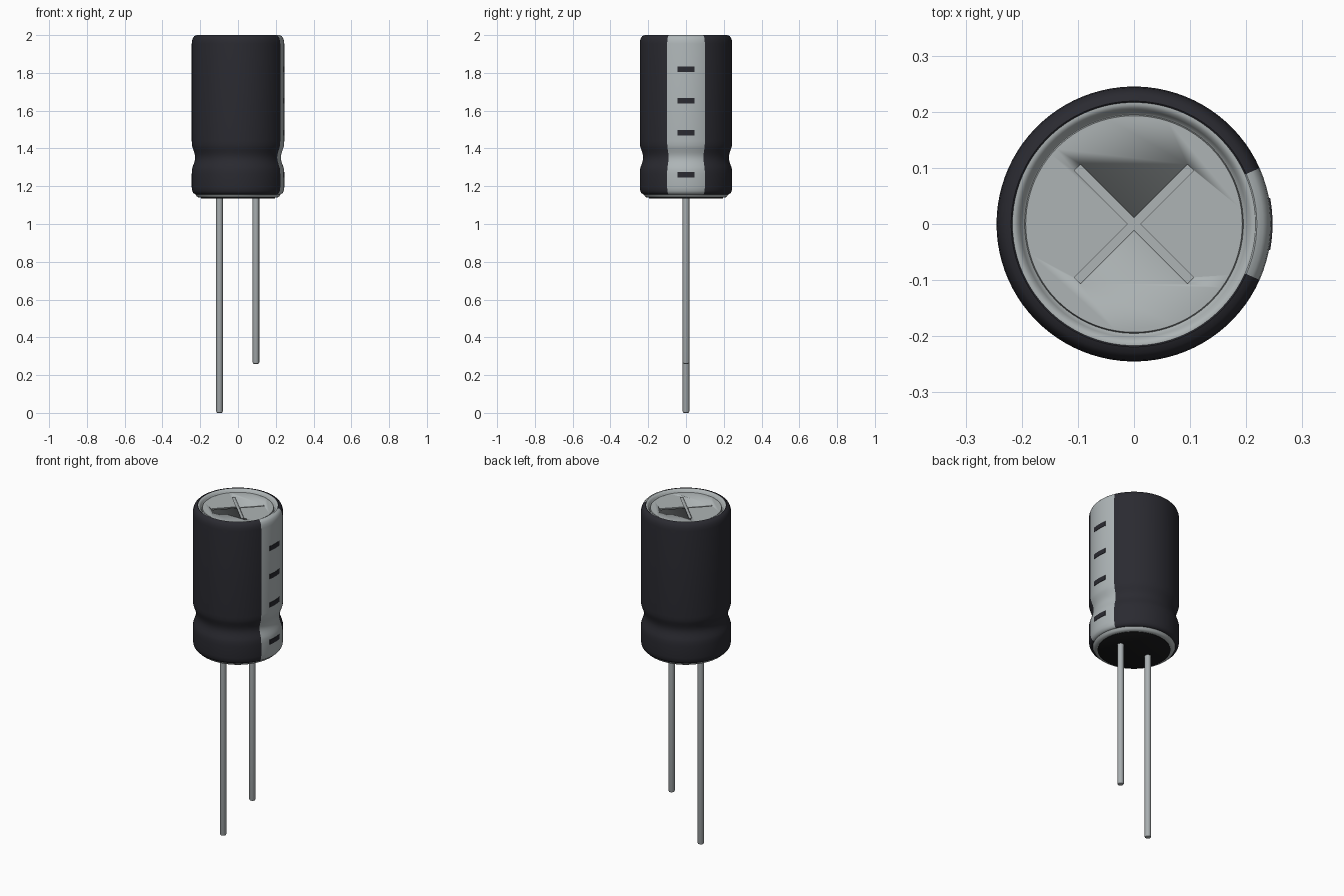
import bpy, bmesh, math
from mathutils import Matrix

if "Cube" in bpy.data.objects:
    bpy.data.objects.remove(bpy.data.objects["Cube"])

SEGMENTS = 90                    # 4 degrees per side
STRIPE = math.radians(24)        # half width of the light stripe


def material(name, rgb):
    m = bpy.data.materials.new(name)
    m.diffuse_color = (*rgb, 1)
    m.use_nodes = True
    m.node_tree.nodes["Principled BSDF"].inputs["Base Color"].default_value = m.diffuse_color
    return m


black = material("sleeve black", (0.023, 0.023, 0.03))
stripe_grey = material("stripe grey", (0.43, 0.47, 0.48))
metal = material("aluminium", (0.42, 0.455, 0.46))
lead_metal = material("lead metal", (0.40, 0.43, 0.44))
rubber = material("rubber black", (0.01, 0.01, 0.011))


def finish(name, bm, mats, angle=40):
    bmesh.ops.recalc_face_normals(bm, faces=bm.faces)
    mesh = bpy.data.meshes.new(name)
    bm.to_mesh(mesh)
    bm.free()
    for m in mats:
        mesh.materials.append(m)
    ob = bpy.data.objects.new(name, mesh)
    bpy.context.collection.objects.link(ob)
    bpy.ops.object.select_all(action='DESELECT')
    ob.select_set(True)
    bpy.context.view_layer.objects.active = ob
    bpy.ops.object.shade_smooth_by_angle(angle=math.radians(angle))
    return ob


def lathe(profile, segments=SEGMENTS, x=0, closed=False):
    """Spin (radius, z) points around a vertical axis; ends are capped unless the profile is closed."""
    bm = bmesh.new()
    rings = []
    for r, z in profile:
        rings.append([bm.verts.new((x + r * math.cos(2 * math.pi * i / segments),
                                    r * math.sin(2 * math.pi * i / segments), z))
                      for i in range(segments)])
    pairs = list(zip(rings, rings[1:]))
    if closed:
        pairs.append((rings[-1], rings[0]))
    else:
        bm.faces.new(rings[0])
        bm.faces.new(rings[-1])
    for a, b in pairs:
        for i in range(segments):
            j = (i + 1) % segments
            bm.faces.new((a[i], a[j], b[j], b[i]))
    return bm


# Plastic sleeve with rounded ends and a crimped waist
R = 0.245
profile = [(0.215, 1.158), (0.226, 1.157), (0.236, 1.163), (0.242, 1.175), (R, 1.195), (R, 1.265)]
for k in range(1, 12):
    t = k / 12
    profile.append((R - 0.018 * math.sin(math.pi * t) ** 2, 1.275 + 0.155 * t))
profile += [(R, 1.44), (R, 1.955), (0.243, 1.972), (0.238, 1.987), (0.23, 1.996),
            (0.219, 2.0), (0.215, 1.997)]
bm = lathe(profile, closed=True)
for f in bm.faces:
    c = f.calc_center_median()
    f.material_index = 1 if abs(math.atan2(c.y, c.x)) < STRIPE else 0
finish("sleeve", bm, [black, stripe_grey])

# Metal can: rounded foot, dished rim and recessed lid
can = finish("can", lathe([(0.195, 1.139), (0.208, 1.14), (0.218, 1.146), (0.224, 1.158),
                           (0.218, 1.17), (0.218, 1.998), (0.213, 1.9985), (0.207, 1.995),
                           (0.202, 1.988), (0.198, 1.979), (0.195, 1.977), (0.193, 1.985)]), [metal])

# Cross-shaped vent score pressed into the lid
bm = bmesh.new()
for turn in (45, 135):
    bmesh.ops.create_cube(bm, size=1, matrix=Matrix.Translation((0, 0, 1.99)) @
                          Matrix.Rotation(math.radians(turn), 4, 'Z') @
                          Matrix.Diagonal((0.285, 0.016, 0.022, 1)))
cutter = finish("vent_cutter", bm, [metal], 20)
cutter.hide_render = True
cutter.hide_viewport = True
cut = can.modifiers.new("vent score", 'BOOLEAN')
cut.operation = 'DIFFERENCE'
cut.solver = 'EXACT'
cut.use_self = True
cut.object = cutter

# Rubber plug in the base
finish("base_plug", lathe([(0.197, 1.15), (0.197, 1.137), (0.194, 1.135)]), [rubber])

# Minus marks: thin curved plates on the stripe
bm = bmesh.new()
half = math.radians(10.8)
for z in (1.26, 1.483, 1.652, 1.82):
    cols = []
    for i in range(9):
        a = -half + 2 * half * i / 8
        cols.append([bm.verts.new((r * math.cos(a), r * math.sin(a), z + dz))
                     for r, dz in ((0.242, -0.014), (0.247, -0.014), (0.247, 0.014), (0.242, 0.014))])
    for a, b in zip(cols, cols[1:]):
        for k in range(4):
            bm.faces.new((a[k], b[k], b[(k + 1) % 4], a[(k + 1) % 4]))
    bm.faces.new(cols[0])
    bm.faces.new(cols[-1])
finish("minus_marks", bm, [black])

# Wire leads, the positive one longer
for name, x, end in (("long_lead", -0.098, 0), ("short_lead", 0.095, 0.26)):
    r = 0.0175
    finish(name, lathe([(r - 0.006, end), (r - 0.002, end + 0.002), (r, end + 0.007), (r, 1.145)],
                       24, x), [lead_metal])
